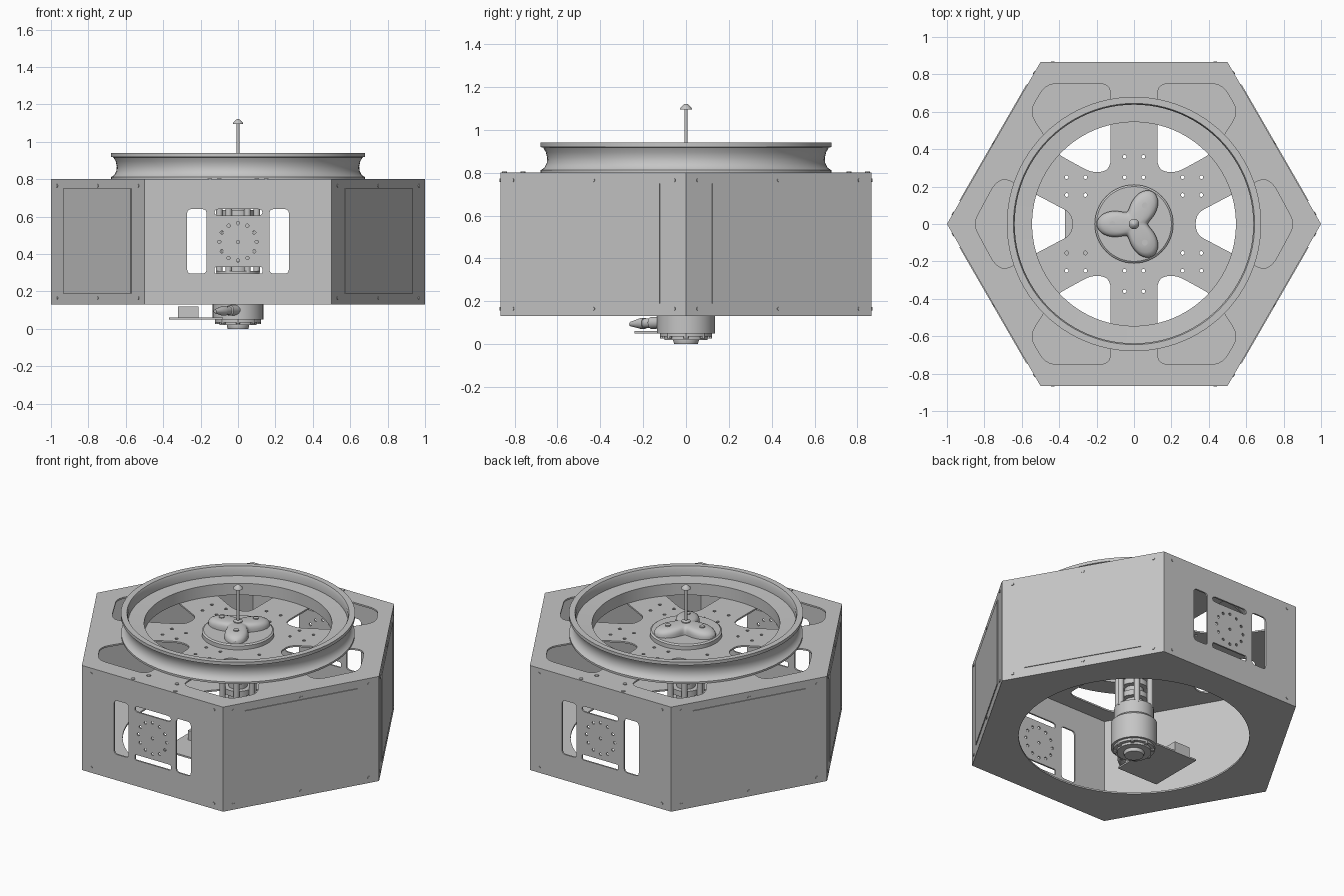
import bpy, bmesh, math
from math import pi, cos, sin
from mathutils import Matrix, Vector

if "Cube" in bpy.data.objects:
    bpy.data.objects.remove(bpy.data.objects["Cube"])

grey = bpy.data.materials.new("light_grey")
grey.use_nodes = True
GREY = (0.56, 0.56, 0.56, 1)
grey.diffuse_color = GREY
grey.node_tree.nodes["Principled BSDF"].inputs["Base Color"].default_value = GREY

BOTTOM, TOP, APOTHEM, SHEET = 0.13, 0.80, 0.866, 0.01
UPRIGHT = Matrix.Rotation(pi / 2, 4, 'X')


def side(k):
    """Frame of housing side k: local x along it, y up, z outwards."""
    return Matrix.Rotation(k * pi / 3, 4, 'Z') @ UPRIGHT


def circle(r, n=32, x=0, y=0):
    return [(x + r * cos(2 * pi * i / n), y + r * sin(2 * pi * i / n)) for i in range(n)]


def rect(x0, x1, y0, y1):
    return [(x0, y0), (x1, y0), (x1, y1), (x0, y1)]


def rounded(points, radius, steps=5):
    """Round every corner of a polygon."""
    out = []
    for i, p in enumerate(points):
        p = Vector(p)
        a, b = Vector(points[i - 1]) - p, Vector(points[(i + 1) % len(points)]) - p
        start = p + a.normalized() * min(radius, a.length * 0.45)
        end = p + b.normalized() * min(radius, b.length * 0.45)
        for s in range(steps + 1):
            t = s / steps
            out.append(tuple(start * (1 - t) ** 2 + p * 2 * t * (1 - t) + end * t * t))
    return out


def prism(bm, points, z0, z1, frame=Matrix()):
    low = [bm.verts.new(frame @ Vector((x, y, z0))) for x, y in points]
    high = [bm.verts.new(frame @ Vector((x, y, z1))) for x, y in points]
    bm.faces.new(low[::-1])
    bm.faces.new(high)
    for i in range(len(points)):
        j = (i + 1) % len(points)
        bm.faces.new((low[i], low[j], high[j], high[i]))


def lathe(bm, profile, n=48, closed=False, frame=Matrix()):
    """Revolve (radius, z) points around z."""
    verts = [bm.verts.new(frame @ Vector((r, 0, z))) for r, z in profile]
    pairs = list(zip(verts, verts[1:])) + ([(verts[-1], verts[0])] if closed else [])
    edges = [bm.edges.new(p) for p in pairs]
    axis = frame.to_3x3() @ Vector((0, 0, 1))
    bmesh.ops.spin(bm, geom=verts + edges, cent=frame.translation, axis=axis,
                   angle=2 * pi, steps=n, use_merge=True)
    bmesh.ops.remove_doubles(bm, verts=bm.verts, dist=1e-5)


def finish(bm, name, smooth=False):
    bmesh.ops.recalc_face_normals(bm, faces=bm.faces)
    mesh = bpy.data.meshes.new(name)
    bm.to_mesh(mesh)
    bm.free()
    mesh.materials.append(grey)
    obj = bpy.data.objects.new(name, mesh)
    bpy.context.collection.objects.link(obj)
    if smooth:
        bpy.ops.object.select_all(action='DESELECT')
        obj.select_set(True)
        bpy.context.view_layer.objects.active = obj
        bpy.ops.object.shade_smooth_by_angle(angle=math.radians(35))
    return obj


def cut(obj, bm):
    """Subtract the solids in bm from obj."""
    cutter = finish(bm, "cutter")
    cutter.hide_render = True
    mod = obj.modifiers.new("cut", 'BOOLEAN')
    mod.operation, mod.solver, mod.object = 'DIFFERENCE', 'EXACT', cutter
    bpy.context.view_layer.update()
    graph = bpy.context.evaluated_depsgraph_get()
    mesh = bpy.data.meshes.new_from_object(obj.evaluated_get(graph))
    obj.modifiers.clear()
    obj.data = mesh
    bpy.data.objects.remove(cutter)


# Hexagonal sheet housing, hollowed out
bm = bmesh.new()
prism(bm, circle(1, 6), BOTTOM, TOP)
housing = finish(bm, "housing")
bm = bmesh.new()
prism(bm, circle(1 - SHEET * 1.15, 6), BOTTOM + SHEET, TOP - SHEET)
cut(housing, bm)

# Openings: bottom circle, gaps between top spokes, windows front and back
bm = bmesh.new()
prism(bm, circle(0.67, 72), BOTTOM - 0.05, BOTTOM + 0.05)
corner_gap = [(0.125, 0.29), (0.125, 0.75), (0.47, 0.75), (0.56, 0.6), (0.42, 0.38), (0.22, 0.27)]
end_gap = [(0.33, -0.055), (0.33, 0.055), (0.69, 0.245), (0.745, 0.215),
           (0.86, 0), (0.745, -0.215), (0.69, -0.245)]
Z0, Z1 = TOP - 0.05, TOP + 0.05
hole_spots = [(0.05, 0.36), (0.05, 0.25), (0.26, 0.25), (0.36, 0.25), (0.26, 0.155), (0.36, 0.155)]
for sx in (1, -1):
    prism(bm, rounded([(x * sx, y) for x, y in end_gap], 0.05), Z0, Z1)
    for sy in (1, -1):
        prism(bm, rounded([(x * sx, y * sy) for x, y in corner_gap], 0.06), Z0, Z1)
        for x, y in hole_spots:
            prism(bm, circle(0.01, 10, x * sx, y * sy), Z0, Z1)
    slot = [(sx * x, z) for x, z in rect(0.168, 0.272, 0.295, 0.64)]
    prism(bm, rounded(slot, 0.025), -1, 1, UPRIGHT)
prism(bm, rounded(rect(-0.125, 0.13, 0.605, 0.64), 0.03), -1, 1, UPRIGHT)
prism(bm, rounded(rect(-0.125, 0.13, 0.295, 0.33), 0.01), -1, 1, UPRIGHT)
for x, z in circle(0.1, 12, 0, 0.465) + [(0, 0.465)]:
    prism(bm, circle(0.009, 10, x, z), -1, 1, UPRIGHT)
cut(housing, bm)

# Access doors on the four slanted sides
for k in (1, 2, 4, 5):
    bm = bmesh.new()
    prism(bm, rect(-0.36, 0.36, 0.19, 0.75), APOTHEM - 0.002, APOTHEM + 0.005, side(k))
    finish(bm, "access_door_%d" % k)

# Screws on the sides and the top
bm = bmesh.new()
for k in range(6):
    for u in (-0.435, 0, 0.435):
        for z in (0.165, 0.765):
            if u or k % 3:
                prism(bm, circle(0.009, 10, u, z), APOTHEM - 0.002, APOTHEM + 0.004, side(k))
for sx in (1, -1):
    for sy in (1, -1):
        for x, y in ((0.1, 0.76), (0.15, 0.848)):
            prism(bm, circle(0.012, 10, x * sx, y * sy), TOP - 0.002, TOP + 0.005)
finish(bm, "screws")

# Wheel rim on top
bm = bmesh.new()
lathe(bm, [(0.545, TOP), (0.678, TOP), (0.678, 0.812), (0.662, 0.822), (0.65, 0.845), (0.648, 0.87),
           (0.654, 0.895), (0.666, 0.917), (0.68, 0.92), (0.68, 0.94), (0.645, 0.94),
           (0.638, 0.925), (0.638, 0.88), (0.545, 0.875)], 96, closed=True)
finish(bm, "wheel_rim", True)

# Hub disc
bm = bmesh.new()
lathe(bm, [(0, TOP), (0.21, TOP), (0.21, 0.825), (0.2, 0.832), (0, 0.832)], 64)
finish(bm, "hub_disc", True)

# Three-lobed cap, stacked outlines closing inwards
bm = bmesh.new()
N = 72
rings = []
for scale, z in ((1, 0.83), (1, 0.848), (0.95, 0.862), (0.85, 0.873), (0.65, 0.88), (0.3, 0.884)):
    ring = []
    for i in range(N):
        a = 2 * pi * i / N
        r = scale * (0.137 + 0.062 * cos(3 * (a - pi)))
        ring.append(bm.verts.new((r * cos(a), r * sin(a), z)))
    rings.append(ring)
for lower, upper in zip(rings, rings[1:]):
    for i in range(N):
        j = (i + 1) % N
        bm.faces.new((lower[i], lower[j], upper[j], upper[i]))
bm.faces.new(rings[0][::-1])
bm.faces.new(rings[-1])
finish(bm, "lobed_cap", True)

# Cap bolts
bm = bmesh.new()
for x, y in circle(0.115, 3):
    prism(bm, circle(0.016, 12, -x, y), 0.87, 0.887)
finish(bm, "cap_bolts")

# Centre pin with a conical tip
bm = bmesh.new()
lathe(bm, [(0, 0.87), (0.026, 0.87), (0.026, 0.89), (0.008, 0.895), (0.008, 1.095),
           (0.028, 1.095), (0.026, 1.103), (0.008, 1.12), (0, 1.122)], 20)
finish(bm, "centre_pin", True)

# Drive motor hanging through the housing
bm = bmesh.new()
lathe(bm, [(0, 0), (0.055, 0), (0.06, 0.015), (0.06, 0.02), (0.1, 0.02), (0.1, 0.035), (0.12, 0.035),
           (0.12, 0.05), (0.135, 0.05), (0.135, 0.21), (0.115, 0.23), (0.115, 0.31), (0, 0.31)])
finish(bm, "motor_housing", True)
bm = bmesh.new()
prism(bm, circle(0.055, 24), 0.3, TOP - 0.005)
for z in (0.36, 0.44, 0.52, 0.6):
    prism(bm, circle(0.085, 32), z, z + 0.035)
finish(bm, "motor_core", True)
bm = bmesh.new()
for x, y in circle(0.1, 6):
    prism(bm, circle(0.018, 12, x, y), 0.3, 0.68)
prism(bm, circle(0.125, 40), 0.67, TOP - 0.005)
finish(bm, "motor_cage", True)
bm = bmesh.new()
for x, y in circle(0.11, 8):
    prism(bm, circle(0.012, 8, x, y), 0.027, 0.05)
finish(bm, "flange_bolts")

# Cable connector pointing out of the motor
frame = Matrix.Translation((-0.02, -0.13, 0.1)) @ Vector((-0.62, -0.78, -0.04)).to_track_quat('Z', 'Y').to_matrix().to_4x4()
bm = bmesh.new()
lathe(bm, [(0, -0.03), (0.028, -0.03), (0.028, 0.04), (0.022, 0.045), (0.022, 0.08), (0.026, 0.08),
           (0.026, 0.1), (0.014, 0.15), (0.01, 0.165), (0, 0.165)], 20, frame=frame)
finish(bm, "cable_connector", True)

# Bracket plate with its raised channel
bm = bmesh.new()
prism(bm, rect(-0.37, -0.08, -0.24, 0.12), 0.05, 0.06)
finish(bm, "bracket_plate")
bm = bmesh.new()
hat = [(-0.32, 0.06), (-0.32, 0.12), (-0.21, 0.12), (-0.21, 0.06)]
prism(bm, hat, -0.12, 0.05, UPRIGHT)
finish(bm, "bracket_channel")
